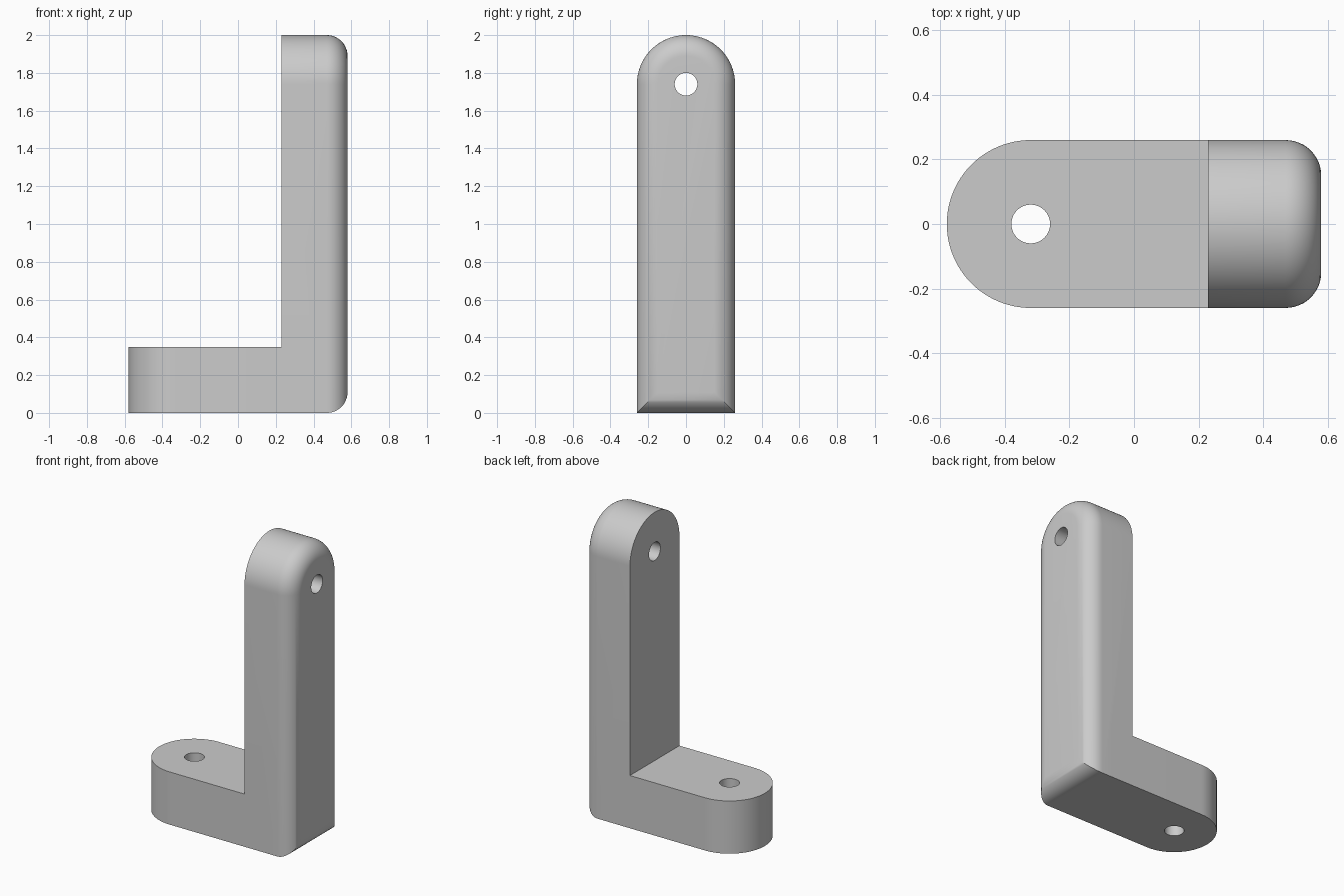
import bpy
import bmesh
from math import sin, cos, pi, radians
from mathutils import Matrix

if "Cube" in bpy.data.objects:
    bpy.data.objects.remove(bpy.data.objects["Cube"])

HALF_W = 0.26      # half the width, also the radius of the round ends
HALF_L = 0.58
INNER_X = 0.23     # inner face of the upright
FOOT_H = 0.35
FILLET = 0.11
TOP_Z = 2 - HALF_W
HOLE_R = 0.06

grey = bpy.data.materials.new("light grey")
grey.use_nodes = True
colour = (0.6, 0.6, 0.6, 1)
grey.diffuse_color = colour
grey.node_tree.nodes["Principled BSDF"].inputs["Base Color"].default_value = colour


def tongue(base, centre, radius, steps=48):
    """Outline with a square base and a round end, as (along, across)."""
    arc = [(centre + radius * sin(pi * i / steps), radius * cos(pi * i / steps))
           for i in range(steps + 1)]
    return [(base, radius)] + arc + [(base, -radius)]


def loft(name, loops):
    """Skin a stack of matching loops and cap both ends."""
    bm = bmesh.new()
    rings = [[bm.verts.new(p) for p in loop] for loop in loops]
    for low, high in zip(rings, rings[1:]):
        for i in range(len(low)):
            j = (i + 1) % len(low)
            bm.faces.new((low[i], low[j], high[j], high[i]))
    bm.faces.new(rings[0])
    bm.faces.new(rings[-1])
    bmesh.ops.recalc_face_normals(bm, faces=bm.faces)
    return finish(name, bm)


def finish(name, bm):
    mesh = bpy.data.meshes.new(name)
    bm.to_mesh(mesh)
    bm.free()
    mesh.materials.append(grey)
    obj = bpy.data.objects.new(name, mesh)
    bpy.context.collection.objects.link(obj)
    return obj


def drill(name, location, axis):
    bm = bmesh.new()
    turn = Matrix.Rotation(pi / 2, 4, "Y") if axis == "X" else Matrix()
    bmesh.ops.create_cone(bm, cap_ends=True, segments=48, radius1=HOLE_R,
                          radius2=HOLE_R, depth=1,
                          matrix=Matrix.Translation(location) @ turn)
    return finish(name, bm)


def combine(target, tool, operation):
    tool.hide_render = True
    mod = target.modifiers.new(operation.lower(), "BOOLEAN")
    mod.operation = operation
    mod.solver = "EXACT"
    mod.object = tool
    bpy.context.view_layer.objects.active = target
    bpy.ops.object.modifier_apply(modifier=mod.name)
    bpy.data.objects.remove(tool)


# Upright: outline shrinks along a quarter circle to round the outer edges
sections = [(INNER_X, 0)]
for i in range(13):
    a = pi / 2 * i / 12
    sections.append((HALF_L - FILLET * (1 - sin(a)), FILLET * (1 - cos(a))))
bracket = loft("bracket", [
    [(x, y, z) for z, y in tongue(inset, TOP_Z, HALF_W - inset)]
    for x, inset in sections])

# Foot: flat plate with a round end, running into the upright
foot = loft("foot", [
    [(-along, y, z) for along, y in tongue(-0.4, HALF_L - HALF_W, HALF_W)]
    for z in (0, FOOT_H)])
combine(bracket, foot, "UNION")

# Screw holes
combine(bracket, drill("upright_hole", (0.4, 0, TOP_Z), "X"), "DIFFERENCE")
combine(bracket, drill("foot_hole", (HALF_W - HALF_L, 0, 0.2), "Z"), "DIFFERENCE")

bpy.ops.object.select_all(action="DESELECT")
bracket.select_set(True)
bpy.context.view_layer.objects.active = bracket
bpy.ops.object.shade_smooth_by_angle(angle=radians(30))
